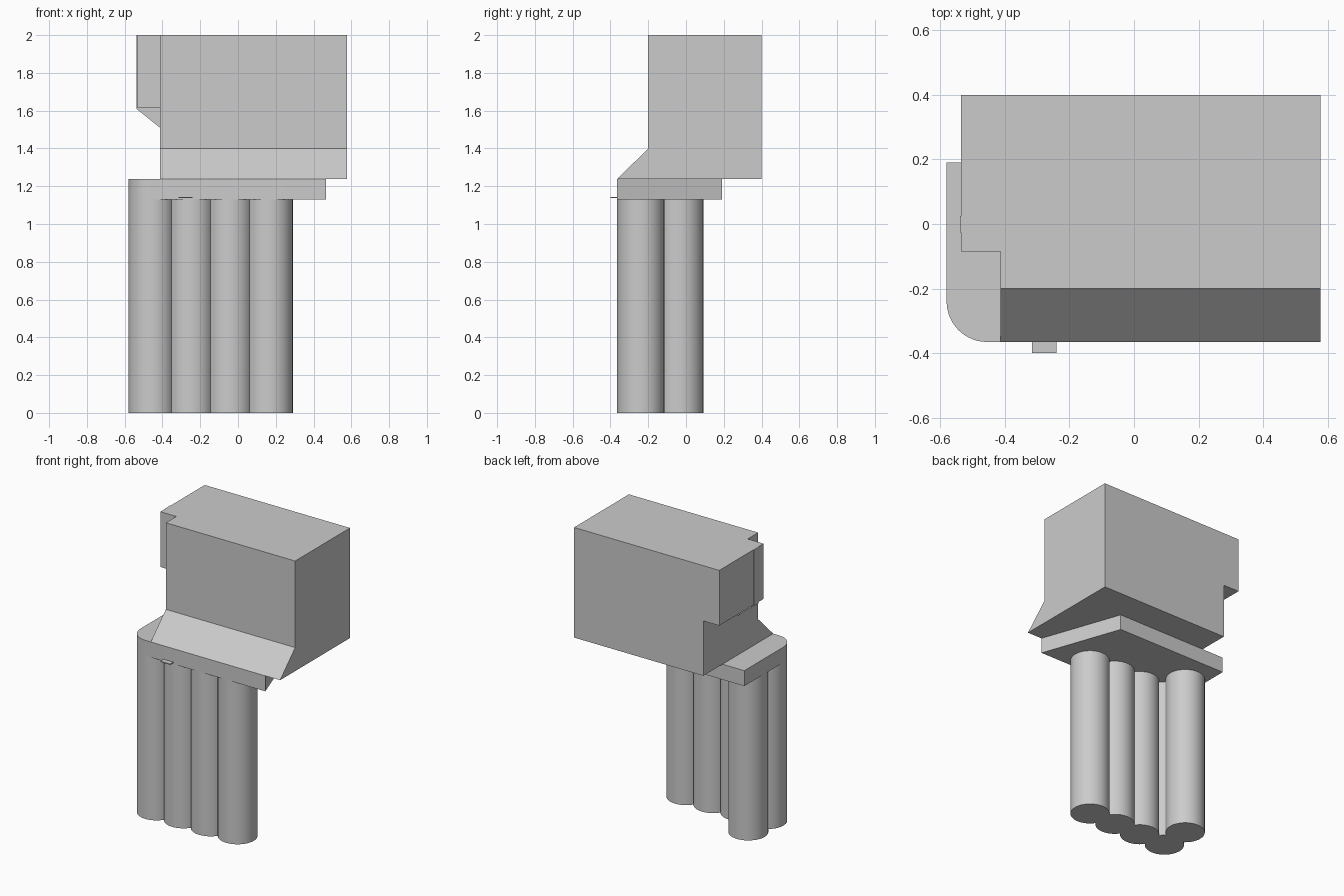
import bpy, bmesh, math
from mathutils import Vector

if "Cube" in bpy.data.objects:
    bpy.data.objects.remove(bpy.data.objects["Cube"])

grey = bpy.data.materials.new("plain_grey")
grey.diffuse_color = (0.6, 0.6, 0.6, 1)
grey.use_nodes = True
grey.node_tree.nodes["Principled BSDF"].inputs["Base Color"].default_value = grey.diffuse_color


def finish(name, bm, smooth=False):
    bmesh.ops.recalc_face_normals(bm, faces=bm.faces)
    me = bpy.data.meshes.new(name)
    bm.to_mesh(me)
    bm.free()
    me.materials.append(grey)
    ob = bpy.data.objects.new(name, me)
    bpy.context.collection.objects.link(ob)
    if smooth:
        bpy.ops.object.select_all(action='DESELECT')
        ob.select_set(True)
        bpy.context.view_layer.objects.active = ob
        bpy.ops.object.shade_smooth_by_angle(angle=math.radians(30))
    return ob


def prism(name, points, offset, smooth=False):
    """Extrude a closed outline of 3D points by a vector."""
    bm = bmesh.new()
    face = bm.faces.new([bm.verts.new(p) for p in points])
    new = bmesh.ops.extrude_face_region(bm, geom=[face], use_keep_orig=True)
    moved = [g for g in new["geom"] if isinstance(g, bmesh.types.BMVert)]
    bmesh.ops.translate(bm, verts=moved, vec=Vector(offset))
    return finish(name, bm, smooth)


def box(name, x0, x1, y0, y1, z0, z1):
    return prism(name, [(x0, y0, z0), (x1, y0, z0), (x1, y1, z0), (x0, y1, z0)],
                 (0, 0, z1 - z0))


R, STEP = 0.125, 0.2067
PX, PY = -0.455, -0.24          # corner pile centre
SLAB_Z0, SLAB_Z1 = 1.13, 1.237

# Overlapping round piles: a row of four plus one behind the left end
for n, (i, j) in enumerate([(0, 0), (1, 0), (2, 0), (3, 0), (0, 1)]):
    cx, cy = PX + i * STEP, PY + j * STEP
    ring = [(cx + R * math.cos(math.tau * k / 64), cy + R * math.sin(math.tau * k / 64), 0)
            for k in range(64)]
    prism(f"pile_{n + 1}", ring, (0, 0, SLAB_Z0), smooth=True)

# Cap slab with a rounded front left corner and a slanting right edge
corner = [(PX + R * math.cos(a), PY + R * math.sin(a), SLAB_Z0)
          for a in (math.pi + math.pi / 2 * k / 16 for k in range(17))]
prism("cap_slab", corner + [(0.465, -0.365, SLAB_Z0), (0.27, 0.19, SLAB_Z0),
                            (-0.58, 0.19, SLAB_Z0)],
      (0, 0, SLAB_Z1 - SLAB_Z0), smooth=True)

# Main block with a sloping front foot
profile = [(-0.2, 2), (0.4, 2), (0.4, 1.237), (-0.365, 1.237), (-0.2, 1.4)]
prism("main_block", [(-0.413, y, z) for y, z in profile], (0.991, 0, 0))

# Side block and the bracket under it
box("side_block", -0.535, -0.413, -0.085, 0.4, 1.617, 2)
prism("side_bracket", [(x, -0.027, z) for x, z in
                       [(-0.538, 2), (-0.538, 1.61), (-0.413, 1.51), (-0.413, 2)]],
      (0, 0.052, 0))

# Small plain ledge on the slab front
box("front_ledge", -0.315, -0.24, -0.4, -0.365, 1.138, 1.144)
